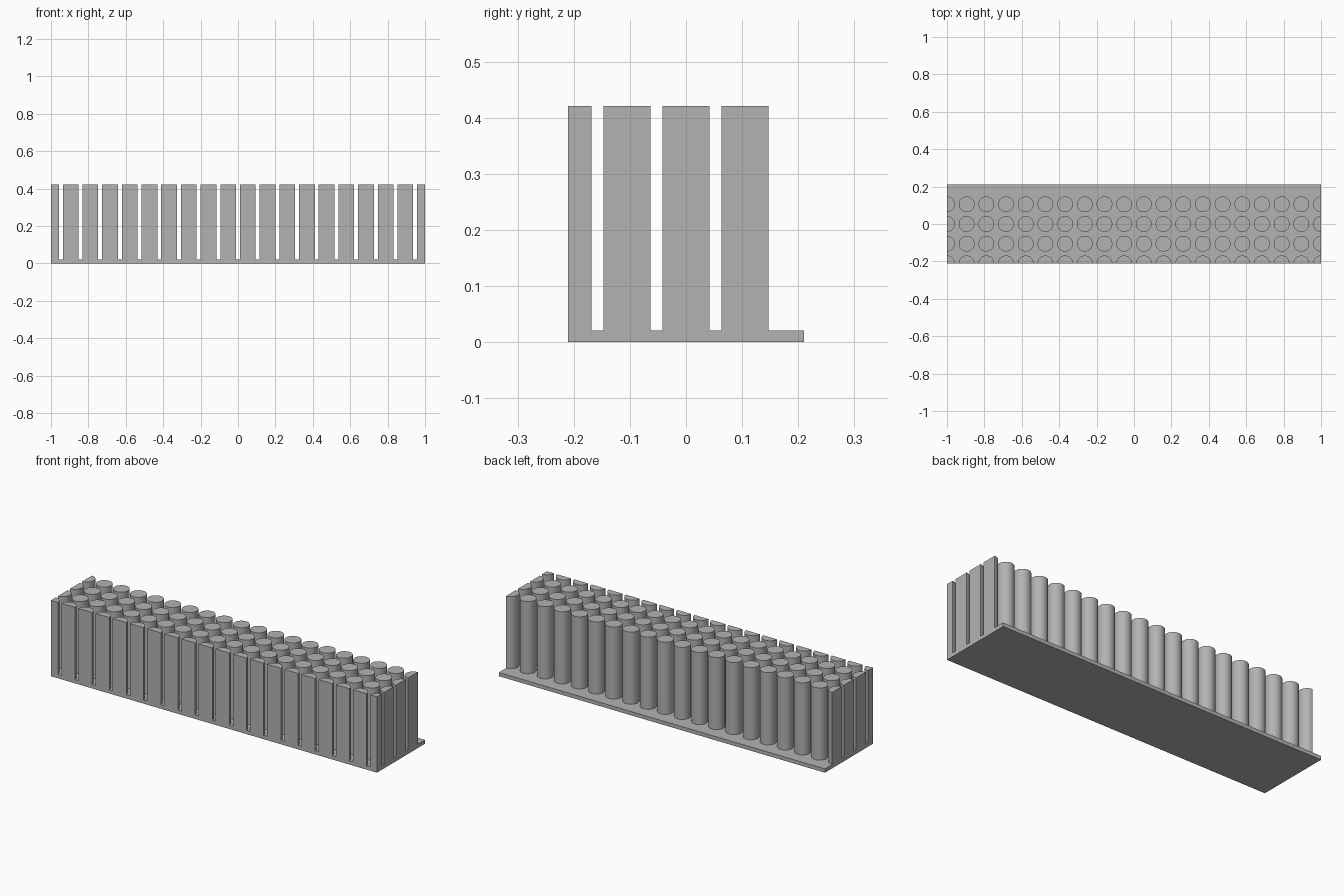
import bpy, bmesh, math

cube = bpy.data.objects.get("Cube")
if cube:
    bpy.data.objects.remove(cube, do_unlink=True)

# Proportions in multiples of one plate thickness
U = 2 / 95
PITCH, RADIUS = 5 * U, 2 * U
HALF_X, HALF_Y = 1.0, 10 * U
PLATE_TOP, PILLAR_TOP = U, 20 * U
COLUMNS, ROWS = 20, 4
STEPS_PER_QUARTER = 12

grey = bpy.data.materials.new("plain grey")
grey.use_nodes = True
colour = (0.45, 0.45, 0.45, 1)
grey.diffuse_color = colour
grey.node_tree.nodes["Principled BSDF"].inputs["Base Color"].default_value = colour


def make_mesh(name, bm):
    bmesh.ops.recalc_face_normals(bm, faces=bm.faces)
    mesh = bpy.data.meshes.new(name)
    bm.to_mesh(mesh)
    bm.free()
    mesh.materials.append(grey)
    return mesh


def place(name, mesh, x=0, y=0, z=0):
    obj = bpy.data.objects.new(name, mesh)
    obj.location = (x, y, z)
    bpy.context.collection.objects.link(obj)
    return obj


def pillar_mesh(name, start, quarters):
    """Upright cylinder, or the sector of one left by a straight cut."""
    count = quarters * STEPS_PER_QUARTER
    steps = range(count if quarters == 4 else count + 1)
    angles = [math.radians(start) + i * math.pi / 2 / STEPS_PER_QUARTER for i in steps]
    outline = [(RADIUS * math.cos(a), RADIUS * math.sin(a), 0) for a in angles]
    if quarters == 1:
        outline.append((0, 0, 0))
    bm = bmesh.new()
    foot = bm.faces.new([bm.verts.new(p) for p in outline])
    top = bmesh.ops.extrude_face_region(bm, geom=[foot])["geom"]
    verts = [v for v in top if isinstance(v, bmesh.types.BMVert)]
    bmesh.ops.translate(bm, verts=verts, vec=(0, 0, PILLAR_TOP - PLATE_TOP))
    # The foot stands on the plate, so it needs no cap
    for face in [f for f in bm.faces if all(v.co.z < U / 2 for v in f.verts)]:
        bm.faces.remove(face)
    return make_mesh(name, bm)


# Base plate
bm = bmesh.new()
bmesh.ops.create_cube(bm, size=1)
bmesh.ops.scale(bm, verts=bm.verts, vec=(2 * HALF_X, 2 * HALF_Y, PLATE_TOP))
place("base_plate", make_mesh("base_plate", bm), z=PLATE_TOP / 2)

# Pillar shapes: whole inside, cut flush with the plate at the front and ends
shapes = {
    "pillar": pillar_mesh("pillar", 0, 4),
    "front_half_pillar": pillar_mesh("front_half_pillar", 0, 2),
    "right_half_pillar": pillar_mesh("right_half_pillar", -90, 2),
    "left_half_pillar": pillar_mesh("left_half_pillar", 90, 2),
    "right_corner_pillar": pillar_mesh("right_corner_pillar", 0, 1),
    "left_corner_pillar": pillar_mesh("left_corner_pillar", 90, 1),
}

# Pillar grid, leaving a bare strip along the back
pillars = []
for row in range(ROWS):
    for col in range(COLUMNS):
        side = {0: "right_", COLUMNS - 1: "left_"}.get(col, "")
        if side:
            name = side + ("corner_pillar" if row == 0 else "half_pillar")
        else:
            name = "front_half_pillar" if row == 0 else "pillar"
        pillars.append(place(name, shapes[name], col * PITCH - HALF_X,
                             row * PITCH - HALF_Y, PLATE_TOP))

# Smooth round sides with crisp rims
for mesh in shapes.values():
    mesh.shade_smooth()
    mesh.set_sharp_from_angle(angle=math.radians(30))
